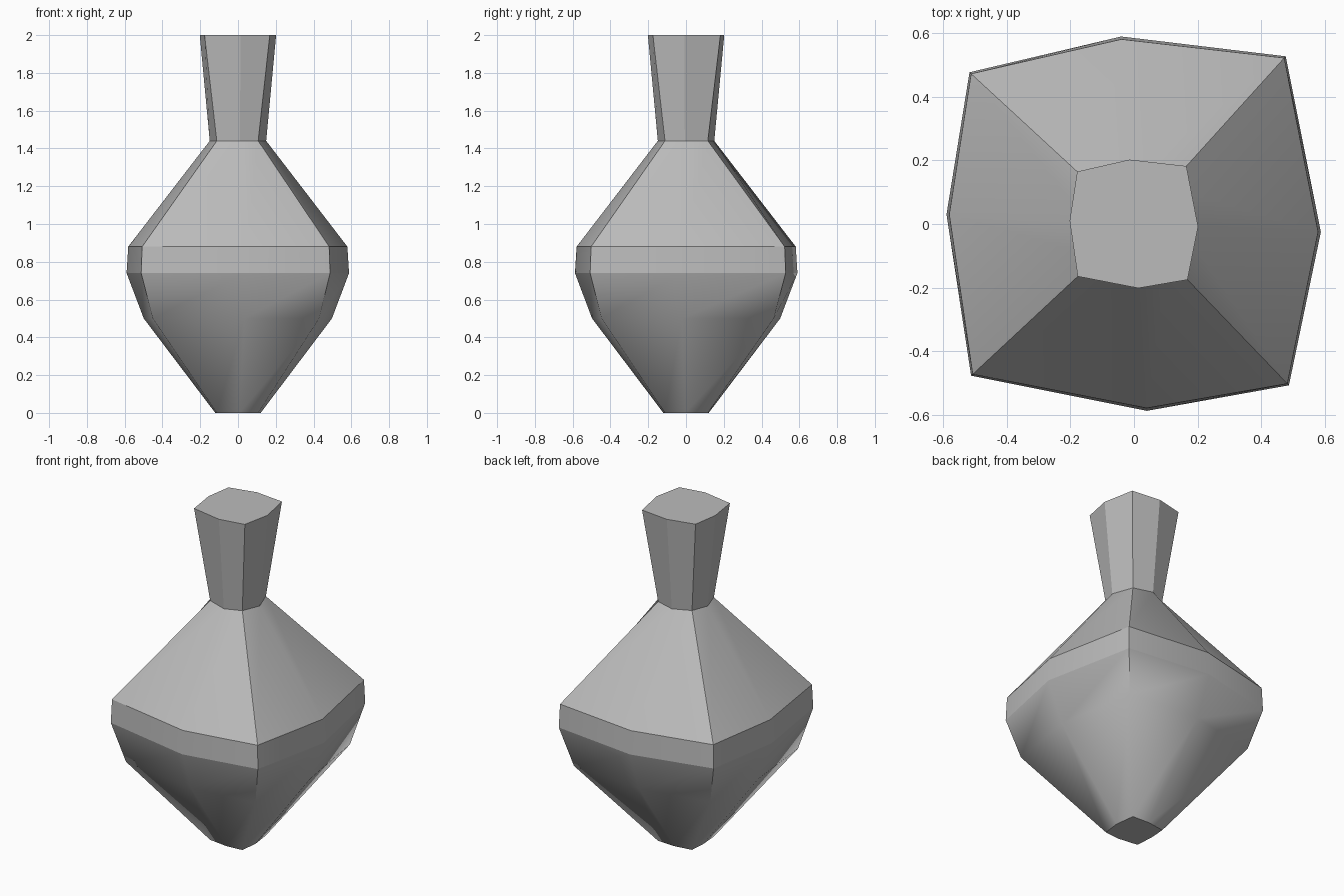
import bpy
import bmesh

cube = bpy.data.objects.get("Cube")
if cube:
    bpy.data.objects.remove(cube, do_unlink=True)

# One flat grey for the whole body
grey = bpy.data.materials.new("plain grey")
grey.use_nodes = True
colour = (0.5, 0.5, 0.5, 1)
grey.diffuse_color = colour
grey.node_tree.nodes["Principled BSDF"].inputs["Base Color"].default_value = colour

# Slightly twisted, bulging square: corners alternate with side midpoints
SECTION = [(0.475, 0.525), (-0.04, 0.587), (-0.515, 0.475), (-0.587, 0.03),
           (-0.51, -0.475), (0.04, -0.585), (0.485, -0.505), (0.585, -0.025)]
# Height, corner scale, midpoint scale
LEVELS = [(0, 0.22, 0.205), (0.5, 0.885, 0.85), (0.74, 1.005, 1.005),
          (0.88, 0.995, 0.99), (1.44, 0.22, 0.255), (2, 0.347, 0.345)]
SHOULDER, NECK = 2, 4

# Loft the rings from the foot to the flat top
bm = bmesh.new()
rings = []
for z, corner, middle in LEVELS:
    rings.append([bm.verts.new((x * s, y * s, z)) for i, (x, y) in enumerate(SECTION)
                  for s in [middle if i % 2 else corner]])
for low, high in zip(rings, rings[1:]):
    for i in range(8):
        j = (i + 1) % 8
        bm.faces.new((low[i], low[j], high[j], high[i]))
bm.faces.new(rings[-1])
bm.faces.new(rings[0][::-1])
for face in bm.faces:
    face.smooth = True

# Crease every ring but the lower bulge, the upright corners and all neck facets
for level, ring in enumerate(rings):
    for i in range(8):
        if level != 1:
            bm.edges.get((ring[i], ring[(i + 1) % 8])).smooth = False
        if level + 1 < len(rings) and level > 0 and (i % 2 == 0 or level == NECK):
            bm.edges.get((ring[i], rings[level + 1][i])).smooth = False

mesh = bpy.data.meshes.new("spinning_body")
bm.to_mesh(mesh)
bm.free()
mesh.materials.append(grey)
body = bpy.data.objects.new("spinning_body", mesh)
bpy.context.collection.objects.link(body)
